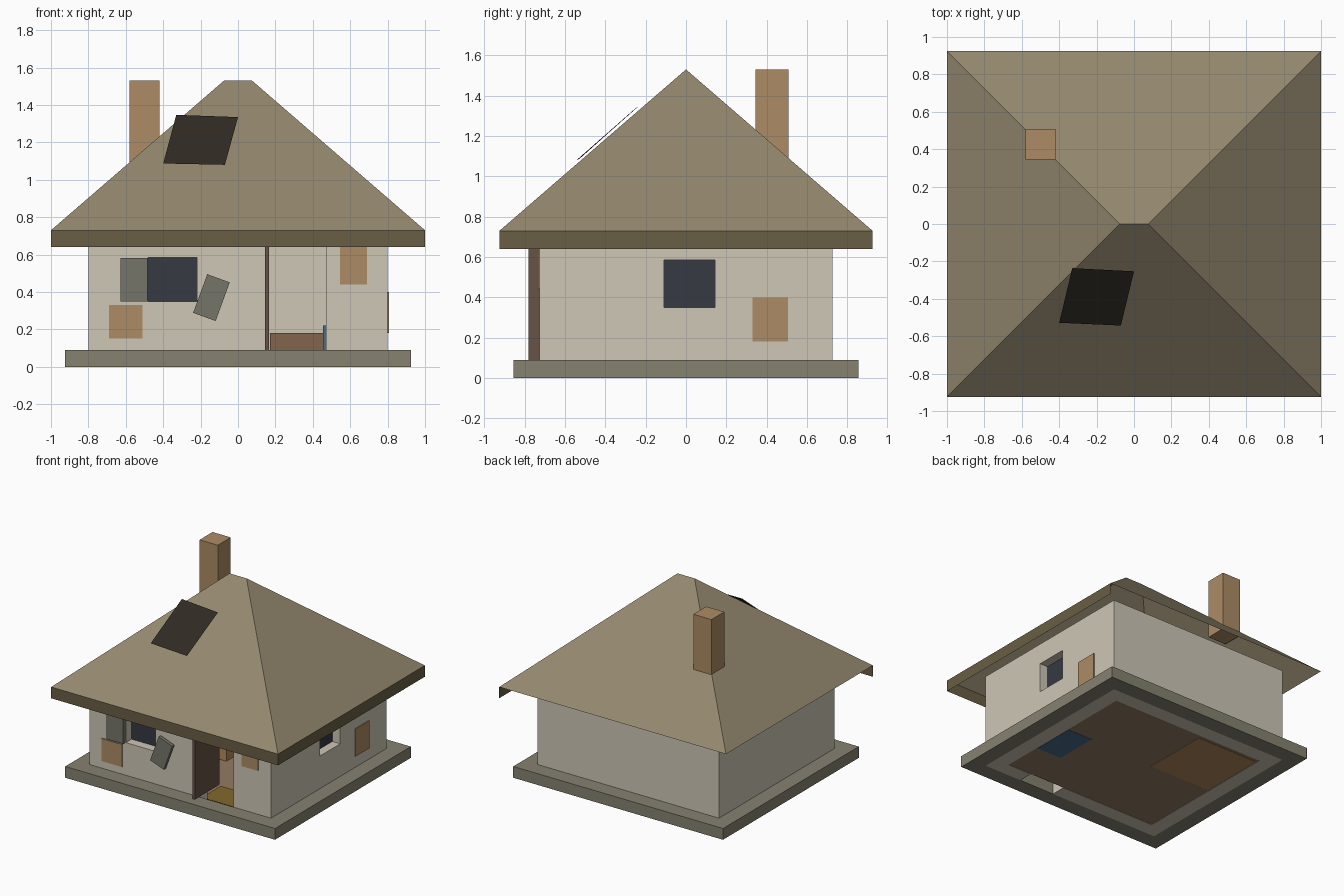
import bpy
from mathutils import Matrix, Euler

if "Cube" in bpy.data.objects:
    bpy.data.objects.remove(bpy.data.objects["Cube"])


def paint(ob, rgb):
    if rgb:
        key = "color_%.3f_%.3f_%.3f" % rgb
        mat = bpy.data.materials.get(key) or bpy.data.materials.new(key)
        mat.diffuse_color = (*rgb, 1)
        mat.use_nodes = True
        mat.node_tree.nodes["Principled BSDF"].inputs["Base Color"].default_value = mat.diffuse_color
        ob.data.materials.append(mat)


def mesh(name, verts, faces, rgb=None):
    me = bpy.data.meshes.new(name)
    me.from_pydata(verts, [], faces)
    me.update()
    ob = bpy.data.objects.new(name, me)
    bpy.context.collection.objects.link(ob)
    paint(ob, rgb)
    return ob


def box(name, x, y, z, rgb=None, rot=(0, 0, 0)):
    """Box from (min, max) ranges, optionally turned about its centre."""
    c = [(r[0] + r[1]) / 2 for r in (x, y, z)]
    h = [(r[1] - r[0]) / 2 for r in (x, y, z)]
    v = [(i * h[0], j * h[1], k * h[2]) for i in (-1, 1) for j in (-1, 1) for k in (-1, 1)]
    f = [(0, 1, 3, 2), (4, 6, 7, 5), (0, 4, 5, 1), (2, 3, 7, 6), (0, 2, 6, 4), (1, 5, 7, 3)]
    ob = mesh(name, v, f, rgb)
    ob.data.transform(Matrix.Translation(c) @ Euler(rot).to_matrix().to_4x4())
    return ob


def cut(ob, x, y, z):
    """Subtract a box from an object."""
    cutter = box("cutter", x, y, z)
    cutter.hide_render = True
    m = ob.modifiers.new("cut", "BOOLEAN")
    m.operation, m.solver, m.object = "DIFFERENCE", "EXACT", cutter
    bpy.context.view_layer.objects.active = ob
    bpy.ops.object.modifier_apply(modifier=m.name)
    bpy.data.objects.remove(cutter)


STONE, PLASTER = (0.24, 0.22, 0.163), (0.62, 0.57, 0.47)
THATCH, FASCIA = (0.296, 0.25, 0.158), (0.144, 0.113, 0.059)
BRICK, WOOD, DARK_WOOD = (0.415, 0.264, 0.131), (0.22, 0.13, 0.072), (0.136, 0.086, 0.059)
GLASS, SHUTTER, FLOOR = (0.037, 0.041, 0.055), (0.183, 0.179, 0.144), (0.288, 0.195, 0.121)

# Stone footing around the walls, and floor
footing = box("footing", (-0.925, 0.925), (-0.855, 0.855), (0, 0.09), STONE)
cut(footing, (-0.8, 0.8), (-0.727, 0.727), (-0.1, 0.2))
mesh("floor", [(-0.68, -0.61, 0.002), (0.68, -0.61, 0.002), (0.68, 0.61, 0.002), (-0.68, 0.61, 0.002)],
     [(0, 1, 2, 3)], FLOOR)

# Walls with two windows and a doorway
walls = box("walls", (-0.8, 0.8), (-0.727, 0.727), (0, 0.75), PLASTER)
cut(walls, (-0.68, 0.68), (-0.61, 0.61), (-1, 1))
cut(walls, (-0.48, -0.22), (-0.8, -0.5), (0.35, 0.585))
cut(walls, (0.16, 0.47), (-0.8, -0.5), (-0.1, 0.66))
cut(walls, (0.6, 0.9), (-0.11, 0.145), (0.35, 0.585))
box("front_window_pane", (-0.48, -0.22), (-0.655, -0.64), (0.35, 0.585), GLASS)
box("side_window_pane", (0.715, 0.73), (-0.11, 0.145), (0.35, 0.585), GLASS)

# Shutters, the right one hanging loose
box("left_shutter", (-0.628, -0.483), (-0.757, -0.727), (0.35, 0.583), SHUTTER)
box("loose_shutter", (-0.206, -0.078), (-0.765, -0.738), (0.26, 0.48), SHUTTER, (0, 0.35, 0))

# Door standing open inward
box("door", (0.145, 0.166), (-0.78, -0.47), (0.09, 0.65), DARK_WOOD)

# Exposed brick patches
box("front_left_patch", (-0.69, -0.51), (-0.735, -0.72), (0.15, 0.33), BRICK)
box("front_right_patch", (0.545, 0.69), (-0.735, -0.72), (0.44, 0.65), BRICK)
box("side_patch", (0.79, 0.807), (0.33, 0.505), (0.18, 0.40), BRICK)

# Hipped roof sheet
R, D, E, T = 1.0, 0.925, 0.73, 1.53
mesh("roof", [(-R, -D, E), (R, -D, E), (R, D, E), (-R, D, E), (-0.075, 0, T), (0.075, 0, T)],
     [(0, 1, 5, 4), (1, 2, 5), (2, 3, 4, 5), (3, 0, 4)], THATCH)

# Eave boards on the front and right only
mesh("eave_boards", [(-R, -D, 0.64), (R, -D, 0.64), (R, D, 0.64), (-R, -D, E), (R, -D, E), (R, D, E)],
     [(0, 1, 4, 3), (1, 2, 5, 4)], FASCIA)

# Dark hole patch on the front slope
mesh("roof_hole", [(-0.40, -0.528, 1.087), (-0.07, -0.543, 1.08), (0, -0.253, 1.335), (-0.33, -0.236, 1.347)],
     [(0, 1, 2, 3)], (0.029, 0.024, 0.017))

# Chimney, reaching just under the roof
box("chimney", (-0.58, -0.42), (0.345, 0.508), (1.06, 1.53), BRICK)

# Furniture inside
box("bed", (-0.67, -0.13), (0.04, 0.58), (0, 0.18), (0.45, 0.25, 0.11))
box("low_bench", (0.17, 0.455), (0.0, 0.3), (0.003, 0.18), WOOD)
box("blue_chest", (0.455, 0.67), (-0.29, 0.06), (0, 0.22), (0.067, 0.155, 0.27))
box("straw_mat", (0.1, 0.6), (-0.6, -0.36), (0.003, 0.02), (0.23, 0.14, 0.025))
